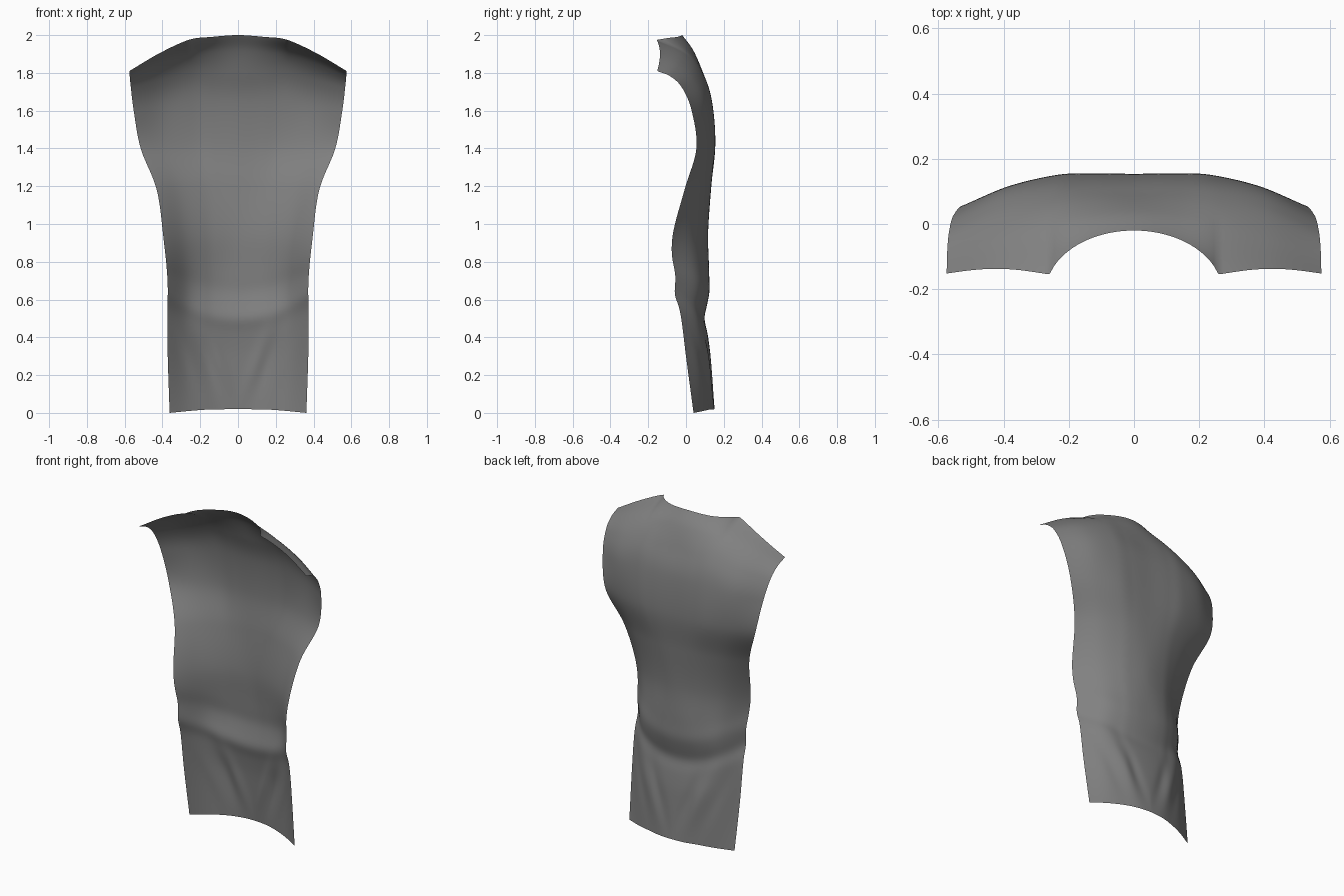
import bpy, bmesh, math

if "Cube" in bpy.data.objects:
    bpy.data.objects.remove(bpy.data.objects["Cube"])

# Control rows, hem to collar: centre z, side z, half width, y at five columns
ROWS = [
    (0.02, 0.00, .362, (.152, .144, .125, .090, .040)),
    (0.30, 0.30, .372, (.130, .126, .114, .075, .000)),
    (0.50, 0.50, .374, (.108, .104, .092, .058, -.025)),
    (0.72, 0.70, .373, (.122, .117, .098, .048, -.060)),
    (0.95, 0.92, .394, (.117, .108, .086, .030, -.073)),
    (1.20, 1.18, .430, (.134, .130, .114, .070, -.008)),
    (1.42, 1.40, .515, (.154, .155, .150, .114, .055)),
    (1.65, 1.60, .552, (.136, .138, .134, .104, .030)),
    (1.80, 1.72, .567, (.090, .092, .086, .052, -.020)),
    (1.92, 1.78, .573, (.038, .026, -.002, -.030, -.080)),
    (2.00, 1.81, .575, (-.020, -.060, -.155, -.139, -.152)),
]
COLS = [0, .24, .45, .72, 1.0]          # fraction of half width
DROP = [0, .05, .13, .50, 1.0]          # how far each column follows the side z
NU, NV = 40, 110


def spline(pts, t):
    """Catmull-Rom through evenly numbered values, t in 0..len-1."""
    i = min(int(t), len(pts) - 2)
    f = t - i
    b, c = pts[i], pts[i + 1]
    a = pts[i - 1] if i else 2 * b - c
    d = pts[i + 2] if i + 2 < len(pts) else 2 * c - b
    return b + .5 * f * (c - a + f * (2*a - 5*b + 4*c - d + f * (3*(b - c) + d - a)))


def mirrored(pts, s):
    """Spline across the columns, symmetric about the centre back."""
    return spline(list(pts[:0:-1]) + list(pts), s + len(pts) - 1)


def neck_y(x):
    """Exact top edge: round neckline, then the shoulder line."""
    if x <= .26:
        r = .272
        return -.02 - .15 * (1 - math.sqrt(1 - (x / r) ** 2)) * .192 / .15 * (1.0)
    k = (x - .26) / .315
    return -.155 + .016 * math.sin(math.pi * k) + .003 * k


def folds(x, z):
    """Soft cloth folds in the lower back."""
    y = -.010 * math.exp(-((z - .50 - .9 * x * x) / .05) ** 2)
    y += .007 * math.exp(-((z - .64 - .7 * x * x) / .06) ** 2)
    fade = math.exp(-((z - .28) / .17) ** 2)
    for x0, amp in ((.10, -.007), (.17, .006), (.25, -.005)):
        y += amp * fade * math.exp(-((x - x0 - .35 * (z - .28)) / .035) ** 2)
    return y


def surface(u, v):
    s = u * (len(COLS) - 1)
    t = v * (len(ROWS) - 1)
    zc, zs, w = (spline([r[k] for r in ROWS], t) for k in range(3))
    x = w * spline(COLS, s)
    y = mirrored([spline([r[3][c] for r in ROWS], t) for c in range(5)], s)
    z = zc + (zs - zc) * mirrored(DROP, s)
    top = mirrored(ROWS[-1][3], s)
    y += (neck_y(.575 * spline(COLS, s)) - top) * max(0, (v - .85) / .15) ** 2
    return x, y + folds(x, z), z


# Back panel of the garment: one half as a grid, then mirrored
bm = bmesh.new()
grid = [[bm.verts.new(surface(i / NU, j / NV)) for i in range(NU + 1)]
        for j in range(NV + 1)]
for j in range(NV):
    for i in range(NU):
        bm.faces.new((grid[j][i], grid[j + 1][i], grid[j + 1][i + 1], grid[j][i + 1]))
for vert in grid[0] + [row[0] for row in grid]:
    if abs(vert.co.x) < 1e-4:
        vert.co.x = 0
mesh = bpy.data.meshes.new("back_panel")
bm.to_mesh(mesh)
bm.free()
panel = bpy.data.objects.new("back_panel", mesh)
bpy.context.collection.objects.link(panel)

cloth = bpy.data.materials.new("grey cloth")
cloth.diffuse_color = (.22, .22, .22, 1)
cloth.use_nodes = True
cloth.node_tree.nodes["Principled BSDF"].inputs["Base Color"].default_value = cloth.diffuse_color
mesh.materials.append(cloth)

mod = panel.modifiers.new("mirror", 'MIRROR')
mod.use_clip = True
bpy.context.view_layer.objects.active = panel
panel.select_set(True)
bpy.ops.object.shade_smooth()
